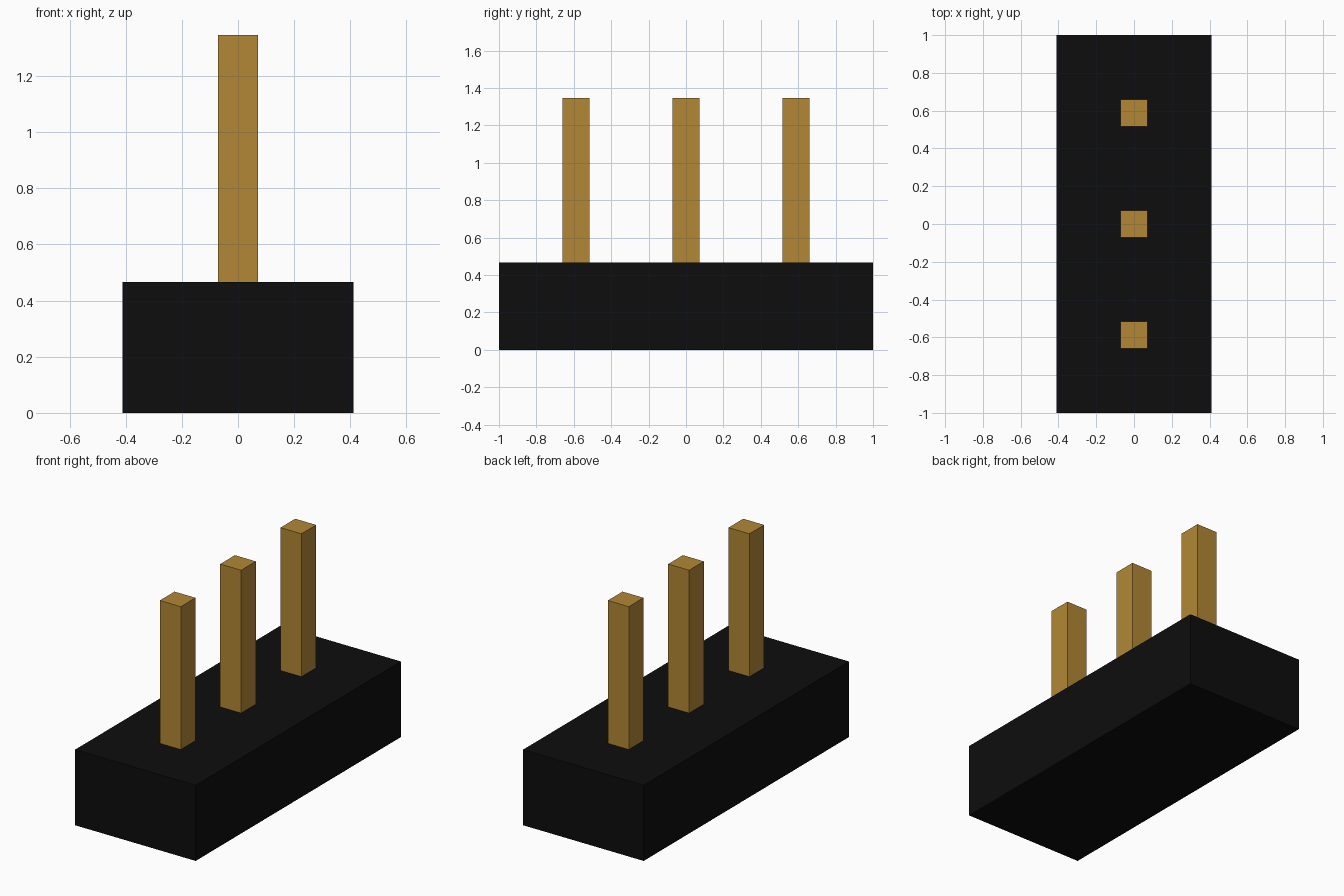
import bpy

cube = bpy.data.objects.get("Cube")
if cube:
    bpy.data.objects.remove(cube, do_unlink=True)


def make_material(name, rgb):
    mat = bpy.data.materials.new(name)
    mat.use_nodes = True
    color = (*rgb, 1.0)
    mat.diffuse_color = color
    mat.node_tree.nodes["Principled BSDF"].inputs["Base Color"].default_value = color
    return mat


def make_box(name, size, x, y, bottom, mat):
    bpy.ops.mesh.primitive_cube_add(size=1, location=(x, y, bottom + size[2] / 2))
    obj = bpy.context.object
    obj.name = name
    obj.scale = size
    bpy.ops.object.transform_apply(location=False, rotation=False, scale=True)
    obj.data.materials.append(mat)
    return obj


black_plastic = make_material("black plastic", (0.004, 0.004, 0.004))
gold_metal = make_material("gold metal", (0.445, 0.242, 0.036))

BASE_HEIGHT = 0.466
TOTAL_HEIGHT = 1.347
PIN_WIDTH = 0.143
PIN_SPACING = 0.588

# Housing block
make_box("base_block", (0.823, 2.0, BASE_HEIGHT), 0, 0, 0, black_plastic)

# Row of square pins standing on the housing
for label, step in (("front", -1), ("middle", 0), ("back", 1)):
    make_box(label + "_pin", (PIN_WIDTH, PIN_WIDTH, TOTAL_HEIGHT - BASE_HEIGHT),
             0, step * PIN_SPACING, BASE_HEIGHT, gold_metal)
